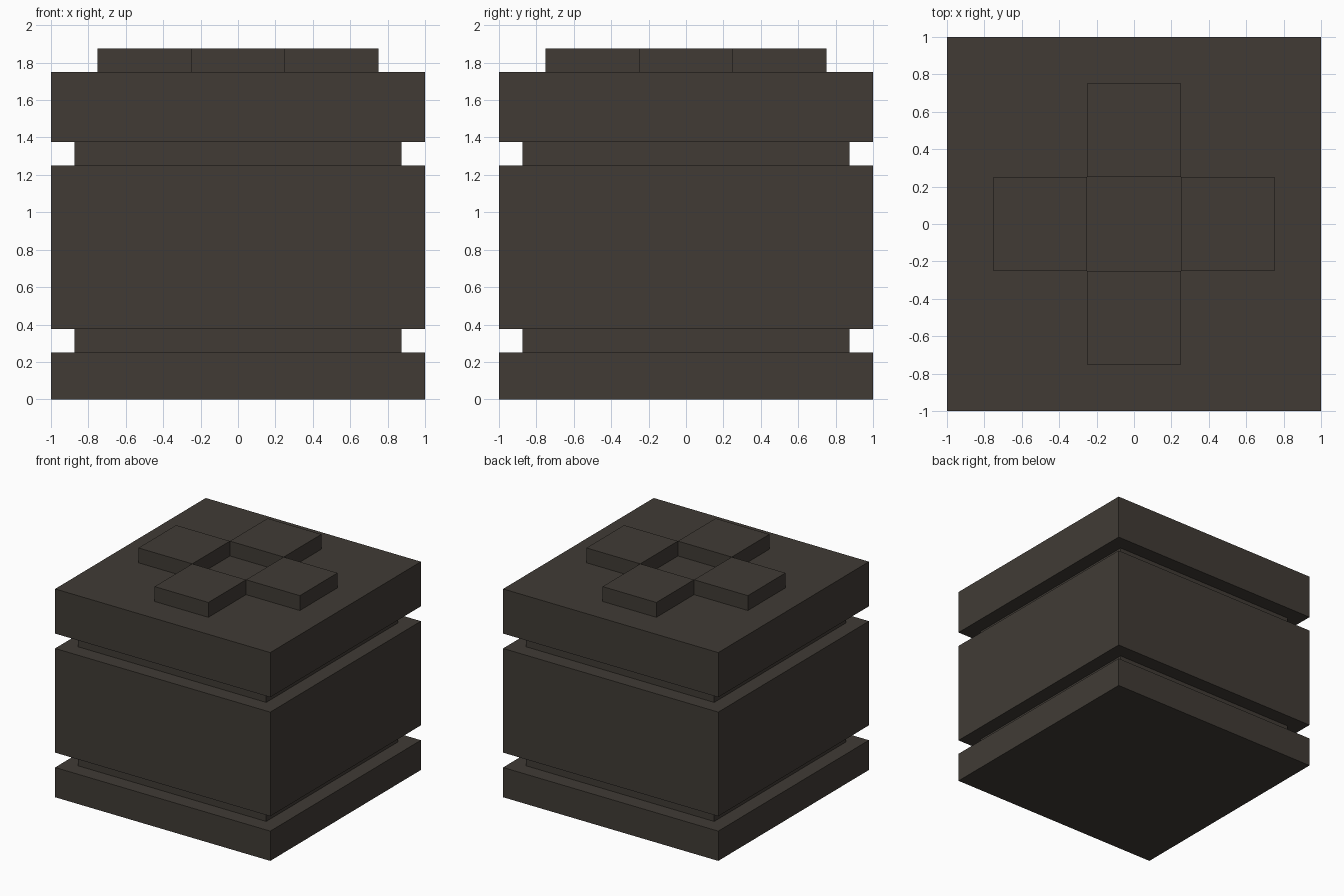
import bpy
import bmesh
from mathutils import Matrix

if "Cube" in bpy.data.objects:
    bpy.data.objects.remove(bpy.data.objects["Cube"])

# single dark stone colour
stone = bpy.data.materials.new("dark_stone")
stone.diffuse_color = (0.052, 0.044, 0.036, 1.0)
stone.use_nodes = True
stone.node_tree.nodes["Principled BSDF"].inputs["Base Color"].default_value = stone.diffuse_color


def box(name, x, y, z):
    """Box from (min, max) ranges on each axis."""
    size = [b - a for a, b in (x, y, z)]
    mid = [(a + b) / 2 for a, b in (x, y, z)]
    bm = bmesh.new()
    bmesh.ops.create_cube(bm, size=1, matrix=Matrix.Translation(mid) @ Matrix.Diagonal((*size, 1)))
    mesh = bpy.data.meshes.new(name)
    bm.to_mesh(mesh)
    bm.free()
    mesh.materials.append(stone)
    obj = bpy.data.objects.new(name, mesh)
    bpy.context.collection.objects.link(obj)
    return obj


# stacked block: profile steps in and out at the two grooves, built as one solid
outer, inner = 1.0, 0.875
bm = bmesh.new()
profile = [(outer, 0), (outer, 0.25), (inner, 0.25), (inner, 0.375),
           (outer, 0.375), (outer, 1.25), (inner, 1.25), (inner, 1.375),
           (outer, 1.375), (outer, 1.75)]
corners = [(-1, -1), (1, -1), (1, 1), (-1, 1)]
rings = [[bm.verts.new((sx * r, sy * r, z)) for sx, sy in corners] for r, z in profile]
for low, high in zip(rings, rings[1:]):
    for i in range(4):
        j = (i + 1) % 4
        bm.faces.new((low[i], low[j], high[j], high[i]))
bm.faces.new(rings[0][::-1])
bm.faces.new(rings[-1])
mesh = bpy.data.meshes.new("grooved_block")
bm.to_mesh(mesh)
bm.free()
mesh.materials.append(stone)
bpy.context.collection.objects.link(bpy.data.objects.new("grooved_block", mesh))

# four raised studs around an open centre
top = (1.75, 1.875)
near, far = 0.25, 0.75
for side, (a, b) in {"left": (-far, -near), "right": (near, far)}.items():
    box("stud_" + side, (a, b), (-near, near), top)
for side, (a, b) in {"front": (-far, -near), "back": (near, far)}.items():
    box("stud_" + side, (-near, near), (a, b), top)
